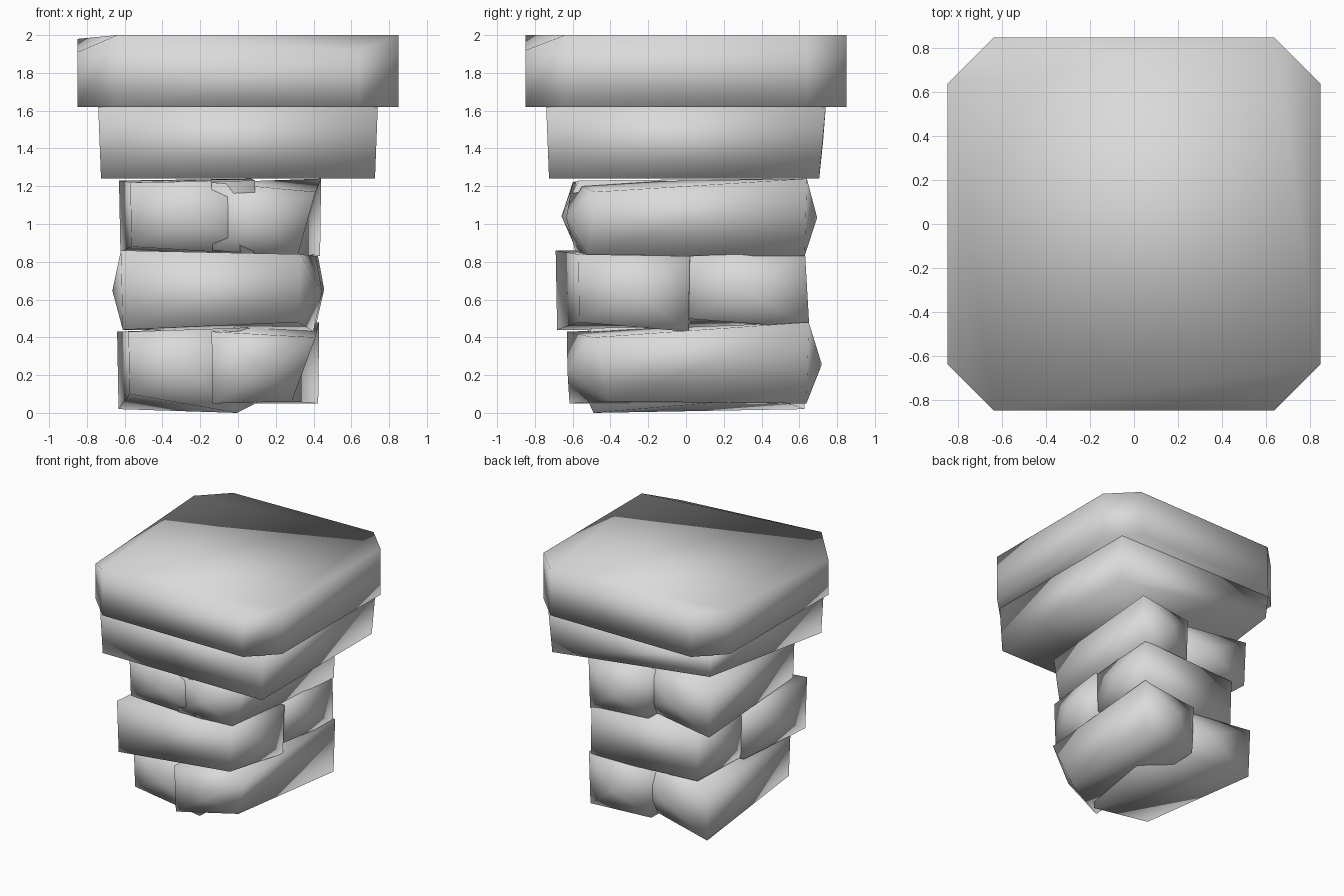
import bpy
import bmesh
from mathutils import Vector

if "Cube" in bpy.data.objects:
    bpy.data.objects.remove(bpy.data.objects["Cube"], do_unlink=True)

grey = bpy.data.materials.new("stone_grey")
grey.use_nodes = True
grey.diffuse_color = (0.7, 0.7, 0.7, 1)
grey.node_tree.nodes["Principled BSDF"].inputs["Base Color"].default_value = (0.7, 0.7, 0.7, 1)


def block(name, low, high, pointed=(), point=0.0):
    """Smooth shaded block between two rings; the pointed sides get a raised middle."""
    bm = bmesh.new()
    a = [bm.verts.new(p) for p in low]
    b = [bm.verts.new(p) for p in high]
    count = len(a)
    sides = []
    for i in range(count):
        j = (i + 1) % count
        sides.append(bm.faces.new((a[i], a[j], b[j], b[i])))
    bm.faces.new(reversed(a))
    bm.faces.new(b)
    bmesh.ops.recalc_face_normals(bm, faces=bm.faces)
    if pointed:
        bmesh.ops.poke(bm, faces=[sides[i] for i in pointed], offset=point)
    for face in bm.faces:
        face.smooth = True
    mesh = bpy.data.meshes.new(name)
    bm.to_mesh(mesh)
    bm.free()
    mesh.materials.append(grey)
    obj = bpy.data.objects.new(name, mesh)
    bpy.context.collection.objects.link(obj)


def slab(name, half, cut, z0, z1, drops):
    """Square slab with cut upright corners; drops lowers single top corners."""
    plan = []
    for sx, sy in ((-1, -1), (1, -1), (1, 1), (-1, 1)):
        ends = [(sx * half, sy * (half - cut)), (sx * (half - cut), sy * half)]
        if sx * sy < 0:
            ends.reverse()
        plan += ends
    block(name, [(x, y, z0) for x, y in plan],
          [(x, y, z1 - drops.get(i, 0)) for i, (x, y) in enumerate(plan)])


def stone(name, plan, bottoms, tops, ends=(), point=0.0, toes={}):
    """Rough stone: four plan corners, uneven top and bottom, pointed ends.
    toes shifts single bottom corners sideways."""
    centre = sum((Vector(p) for p in plan), Vector((0, 0))) / len(plan)
    low = [(*(centre.lerp(Vector(p), 0.98) + Vector(toes.get(i, (0, 0)))), z)
           for i, (p, z) in enumerate(zip(plan, bottoms))]
    high = [(*p, z) for p, z in zip(plan, tops)]
    block(name, low, high, ends, point)


FRONT_BACK, SIDES = (0, 2), (1, 3)

# Wide slabs on top, the lower one broken off at one bottom corner
slab("cap_slab", 0.85, 0.21, 1.62, 2.0, {0: 0.09, 2: 0.08, 6: 0.02, 7: 0.02})
stone("neck_slab", [(-0.74, -0.74), (0.74, -0.74), (0.74, 0.74), (-0.74, 0.74)],
      (1.24, 1.24, 1.24, 1.43), (1.62,) * 4, toes={2: (0, -0.02)})

# Upper course, two stones running front to back
stone("upper_left_stone", [(-0.14, -0.6), (0.41, -0.48), (0.44, 0.64), (-0.06, 0.58)],
      (0.86, 0.83, 0.83, 0.85), (1.22, 1.17, 1.24, 1.22), FRONT_BACK, 0.09,
      {1: (-0.09, -0.05)})
stone("upper_right_stone", [(-0.57, -0.6), (0.09, -0.57), (0.07, 0.45), (-0.63, 0.6)],
      (0.88, 0.84, 0.86, 0.85), (1.22, 1.23, 1.24, 1.23), FRONT_BACK, 0.08)

# Middle course, two stones running side to side
stone("middle_front_stone", [(-0.62, -0.69), (0.33, -0.57), (0.41, 0.02), (-0.56, 0.04)],
      (0.44, 0.48, 0.43, 0.44), (0.86, 0.84, 0.83, 0.85), SIDES, 0.08)
stone("middle_back_stone", [(-0.52, -0.04), (0.38, -0.02), (0.42, 0.63), (-0.51, 0.57)],
      (0.44, 0.5, 0.45, 0.45), (0.84, 0.83, 0.85, 0.85), SIDES, 0.06,
      {2: (0, 0.03)})

# Bottom course, two stones running front to back
stone("lower_left_stone", [(-0.14, -0.63), (0.41, -0.49), (0.43, 0.65), (-0.1, 0.6)],
      (0.05, 0.06, 0.05, 0.05), (0.43, 0.4, 0.48, 0.45), FRONT_BACK, 0.1,
      {1: (-0.12, 0.08)})
stone("lower_right_stone", [(-0.58, -0.53), (0.0, -0.5), (0.16, 0.46), (-0.64, 0.64)],
      (0.1, 0.0, 0.08, 0.02), (0.43, 0.45, 0.46, 0.43), FRONT_BACK, 0.09)
